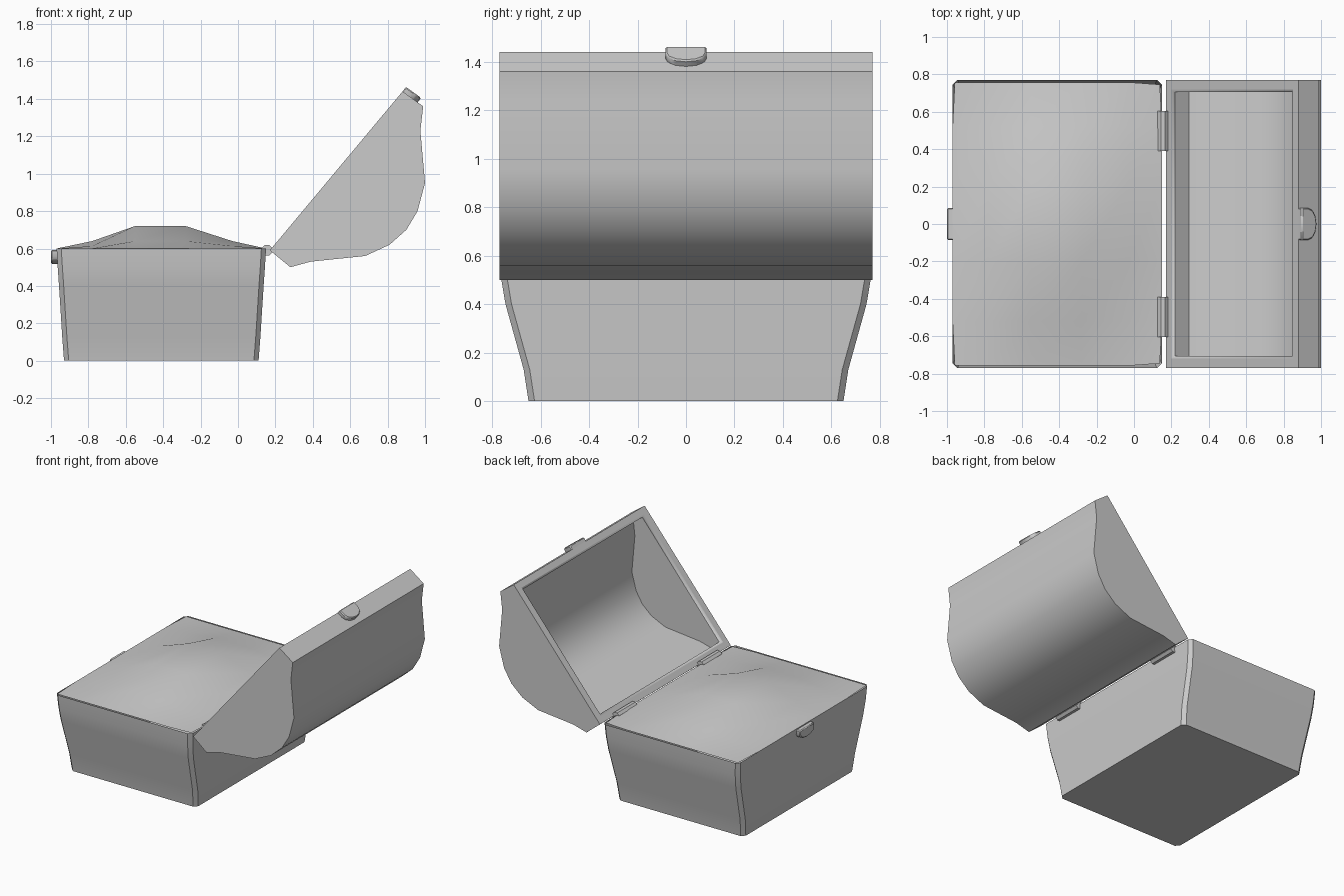
import bpy, bmesh
from math import radians, sin, cos, pi
from mathutils import Vector

if "Cube" in bpy.data.objects:
    bpy.data.objects.remove(bpy.data.objects["Cube"])


def make(name, verts, faces, angle=35, bevel=0):
    me = bpy.data.meshes.new(name)
    bm = bmesh.new()
    vs = [bm.verts.new(v) for v in verts]
    for f in faces:
        bm.faces.new([vs[i] for i in f])
    bmesh.ops.recalc_face_normals(bm, faces=bm.faces)
    bm.to_mesh(me)
    bm.free()
    ob = bpy.data.objects.new(name, me)
    bpy.context.collection.objects.link(ob)
    bpy.ops.object.select_all(action='DESELECT')
    ob.select_set(True)
    bpy.context.view_layer.objects.active = ob
    bpy.ops.object.shade_smooth_by_angle(angle=radians(angle))
    if bevel:
        m = ob.modifiers.new("Bevel", 'BEVEL')
        m.width, m.segments = bevel, 1
    return ob


def loft(rings, cap_top=True):
    n = len(rings[0])
    verts = [v for r in rings for v in r]
    faces = [(k * n + i, k * n + (i + 1) % n, (k + 1) * n + (i + 1) % n, (k + 1) * n + i)
             for k in range(len(rings) - 1) for i in range(n)]
    faces.append(tuple(range(n)))
    if cap_top:
        faces.append(tuple(range((len(rings) - 1) * n, len(rings) * n)))
    return verts, faces


# Chest body: flared rectangle with chamfered corners
CX = -0.41


def ring(hx, hy, z, c=0.025):
    pts = []
    for sx, sy in ((1, 1), (-1, 1), (-1, -1), (1, -1)):
        a, b = (CX + sx * hx, sy * (hy - c), z), (CX + sx * (hx - c), sy * hy, z)
        pts += [a, b] if sx * sy > 0 else [b, a]
    return pts


levels = [(0.52, 0.65, 0), (0.53, 0.67, 0.13), (0.547, 0.745, 0.4), (0.554, 0.762, 0.5), (0.56, 0.77, 0.6)]
make("chest_body", *loft([ring(*l) for l in levels], cap_top=False))

# Heaped contents
xs = [-0.97, -0.78, -0.55, -0.28, -0.03, 0.15]
ys = [-0.77, -0.52, -0.2, 0.2, 0.52, 0.77]
lift = [0, 0.33, 1, 1, 0.33, 0]
verts = []
for j, y in enumerate(ys):
    for i, x in enumerate(xs):
        if i in (0, 5) and j in (0, 5):
            x += 0.012 if i == 0 else -0.012
            y *= 0.984
        verts.append((x, y, 0.6 + 0.12 * lift[i] * lift[j]))
faces = [(j * 6 + i, j * 6 + i + 1, j * 6 + i + 7, j * 6 + i + 6) for j in range(5) for i in range(5)]
make("contents", verts, faces, 60)

# Open hollow lid: outer profile, offset inner profile, rim between them
outer = [Vector(p) for p in [(0.17, 0.59), (0.28, 0.50), (0.39, 0.53), (0.68, 0.56), (0.81, 0.62),
                             (0.90, 0.70), (0.96, 0.80), (1.0, 0.95), (0.975, 1.23), (0.99, 1.36),
                             (0.88, 1.44)]]
T = 0.06
n = len(outer)
rim = (outer[-1] - outer[0]).normalized()
inner = [outer[0] + rim * T]
for a, b, c in zip(outer, outer[1:], outer[2:]):
    d1, d2 = (b - a).normalized(), (c - b).normalized()
    n1, n2 = Vector((-d1.y, d1.x)), Vector((-d2.y, d2.x))
    inner.append(b + (n1 + n2) * T / (1 + n1.dot(n2)))
inner.append(outer[-1] - rim * T)
verts = []
for prof, hy in ((outer, 0.77), (inner, 0.705)):
    for s in (-1, 1):
        verts += [(p.x, s * hy, p.y) for p in prof]
faces = []
for o in (0, 2 * n):
    faces += [(o + i, o + i + 1, o + n + i + 1, o + n + i) for i in range(n - 1)]
    faces += [tuple(range(o, o + n)), tuple(range(o + n, o + 2 * n))]
for a, b in ((0, n - 1), (n - 1, 2 * n - 1), (2 * n - 1, n), (n, 0)):
    faces.append((a, b, b + 2 * n, a + 2 * n))
lid = make("lid", verts, faces, 40)
# Soften the inner rim edges
bm = bmesh.new()
bm.from_mesh(lid.data)
bm.verts.ensure_lookup_table()
loop = [2 * n, 3 * n - 1, 4 * n - 1, 3 * n]
edges = [bm.edges.get((bm.verts[a], bm.verts[b])) for a, b in zip(loop, loop[1:] + loop[:1])]
bmesh.ops.bevel(bm, geom=edges, offset=0.015, segments=2, profile=0.5, affect='EDGES')
bm.to_mesh(lid.data)
bm.free()


# Half-round clasp plates, one on the body and one on the lid
def clasp(name, origin, down, out, depth, height):
    o, d, u = Vector(origin), Vector(down).normalized(), Vector(out).normalized()
    shape = [(-0.085, 0), (0.085, 0), (0.085, 0.45)]
    shape += [(0.085 * cos(t * pi / 6), 0.45 + 0.55 * sin(t * pi / 6)) for t in range(1, 6)]
    shape.append((-0.085, 0.45))
    rings = [[o + Vector((0, y, 0)) + d * (h * height) + u * k for y, h in shape] for k in (-0.02, depth)]
    make(name, *loft(rings), bevel=0.006)


clasp("body_clasp", (-0.966, 0, 0.592), (0, 0, -1), (-1, 0, 0), 0.034, 0.075)
clasp("lid_clasp", (0.88, 0, 1.44), (0.11, 0, -0.08), (0.59, 0, 0.81), 0.03, 0.1)

# Hinges
for side, s in (("front", -1), ("back", 1)):
    sec = [(0.155 + 0.031 * cos((k + .5) * pi / 4), 0.59 + 0.031 * sin((k + .5) * pi / 4)) for k in range(8)]
    make("hinge_" + side, *loft([[(x, s * y, z) for x, z in sec] for y in (0.39, 0.605)]))
